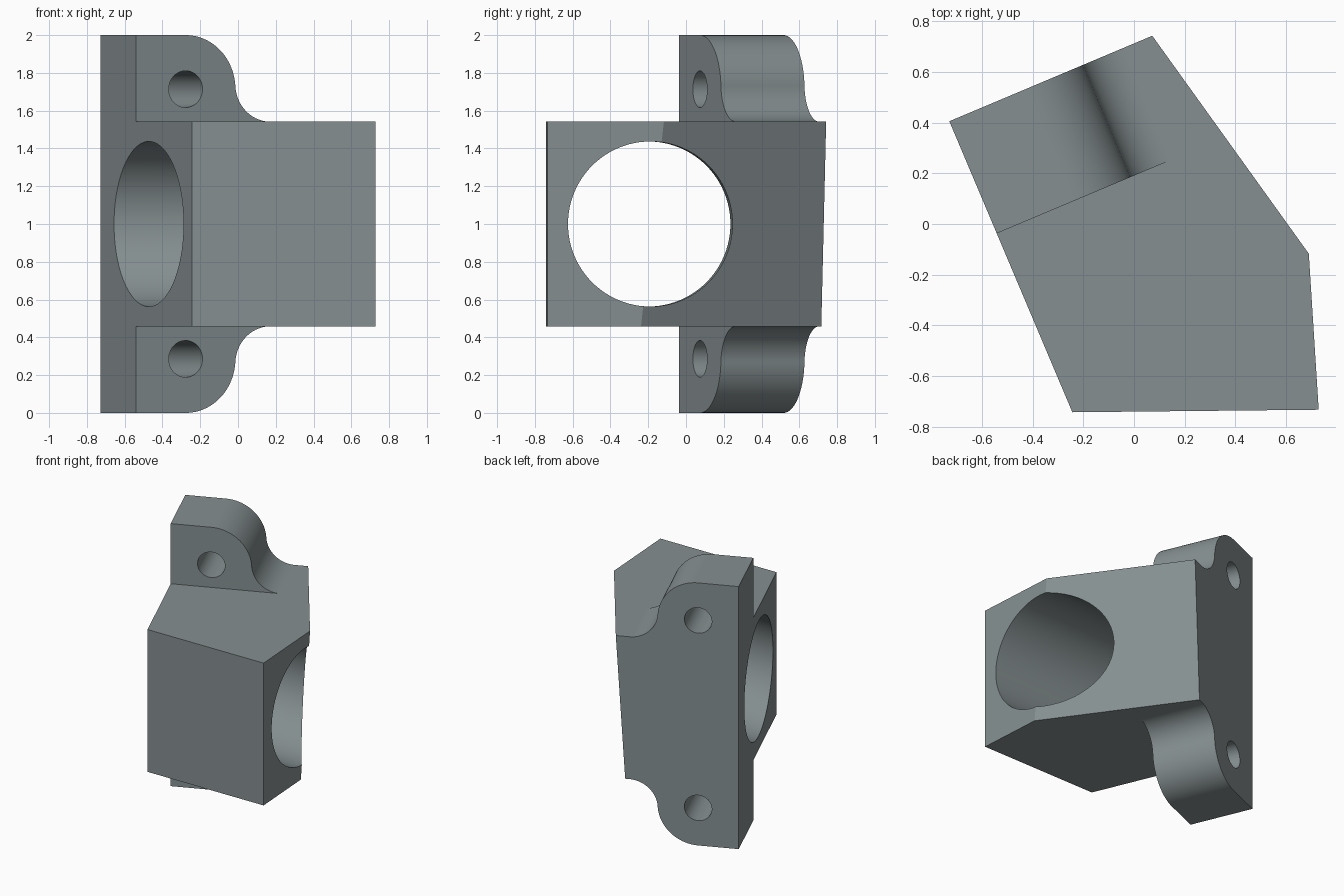
import bpy, bmesh, math
from mathutils import Vector

if "Cube" in bpy.data.objects:
    bpy.data.objects.remove(bpy.data.objects["Cube"])

# Plan corners at the upper deck of the body
A, B = Vector((-0.728, 0.405)), Vector((0.072, 0.742))
C, D, E = Vector((0.689, -0.117)), Vector((0.728, -0.732)), Vector((-0.243, -0.742))
U = (B - A).normalized()            # along the back face
V = Vector((-U.y, U.x))             # out of the back face
MID, HALF = 1.0, 0.542              # centre height and half height of the body
EAR_DEPTH = 0.48

metal = bpy.data.materials.new("grey metal")
metal.diffuse_color = (0.235, 0.275, 0.28, 1)
metal.use_nodes = True
metal.node_tree.nodes["Principled BSDF"].inputs["Base Color"].default_value = metal.diffuse_color


def loft(name, lower, upper):
    """Closed solid between two matching rings."""
    bm = bmesh.new()
    lo = [bm.verts.new(p) for p in lower]
    hi = [bm.verts.new(p) for p in upper]
    bm.faces.new(lo)
    bm.faces.new(hi)
    n = len(lo)
    for i in range(n):
        j = (i + 1) % n
        bm.faces.new((lo[i], lo[j], hi[j], hi[i]))
    bmesh.ops.recalc_face_normals(bm, faces=bm.faces)
    mesh = bpy.data.meshes.new(name)
    bm.to_mesh(mesh)
    bm.free()
    mesh.materials.append(metal)
    ob = bpy.data.objects.new(name, mesh)
    bpy.context.collection.objects.link(ob)
    return ob


def local(u, v, z):
    p = A + U * u + V * v
    return Vector((p.x, p.y, z))


def ring(center, a, b, r, n=96):
    return [center + a * (r * math.cos(t)) + b * (r * math.sin(t))
            for t in (2 * math.pi * i / n for i in range(n))]


def cut(tool):
    mod = bracket.modifiers.new(tool.name, 'BOOLEAN')
    mod.operation, mod.solver, mod.object = 'DIFFERENCE', 'EXACT', tool
    bpy.context.view_layer.objects.active = bracket
    bpy.ops.object.modifier_apply(modifier=mod.name)
    bpy.data.objects.remove(tool)


# Full-height block whose long right-hand face leans outward toward the top
side = (C - B).normalized()
normal = Vector((-side.y, side.x))
down = (D - C).normalized()


def plan(z):
    shift = 0.0595 * (z - MID - HALF)
    b = B + U * (shift / normal.dot(U))
    c = C + down * (shift / normal.dot(down))
    return [Vector((p.x, p.y, z)) for p in (A, b, c, D, E)]


bracket = loft("bracket", plan(0), plan(2))

# Ear outline: convex corner around the bolt hole, then a fillet to the body
HU, HZ, R1, R2 = 0.287, 0.714, 0.286, 0.2
FZ = HALF + R2
FU = HU + math.sqrt((R1 + R2) ** 2 - (FZ - HZ) ** 2)
tilt = math.atan2(FZ - HZ, FU - HU)
N = 32
outline = [(3, 1.3), (HU, 1.3)]
for i in range(N + 1):
    t = math.pi / 2 + (tilt - math.pi / 2) * i / N
    outline.append((HU + R1 * math.cos(t), HZ + R1 * math.sin(t)))
for i in range(1, N + 1):
    t = math.pi + tilt + (math.pi / 2 - tilt) * i / N
    outline.append((FU + R2 * math.cos(t), HALF if i == N else FZ + R2 * math.sin(t)))
outline.append((3, HALF))

for s in (1, -1):
    # Clear the space in front of the ear
    rect = [(-1, -EAR_DEPTH), (3, -EAR_DEPTH), (3, -3), (-1, -3)]
    cut(loft("front_clearance", [local(u, v, MID + s * HALF) for u, v in rect],
             [local(u, v, MID + s * 1.3) for u, v in rect]))
    # Shape the ear's curved edge
    cut(loft("ear_edge", [local(u, -0.7, MID + s * z) for u, z in outline],
             [local(u, 0.5, MID + s * z) for u, z in outline]))
    # Bolt hole
    up = Vector((0, 0, 1))
    cut(loft("bolt_hole", ring(local(HU, -0.7, MID + s * HZ), U.to_3d(), up, 0.097, 64),
             ring(local(HU, 0.3, MID + s * HZ), U.to_3d(), up, 0.097, 64)))

# Large bore running across the body
axis = (D - E).normalized().to_3d()
across = Vector((-axis.y, axis.x, 0))
start = Vector((-0.476, -0.2, MID))
cut(loft("bore", ring(start - axis, across, Vector((0, 0, 1)), 0.437),
         ring(start + axis * 2, across, Vector((0, 0, 1)), 0.437)))

bpy.ops.object.select_all(action='DESELECT')
bracket.select_set(True)
bpy.context.view_layer.objects.active = bracket
bpy.ops.object.shade_smooth_by_angle(angle=math.radians(20))
